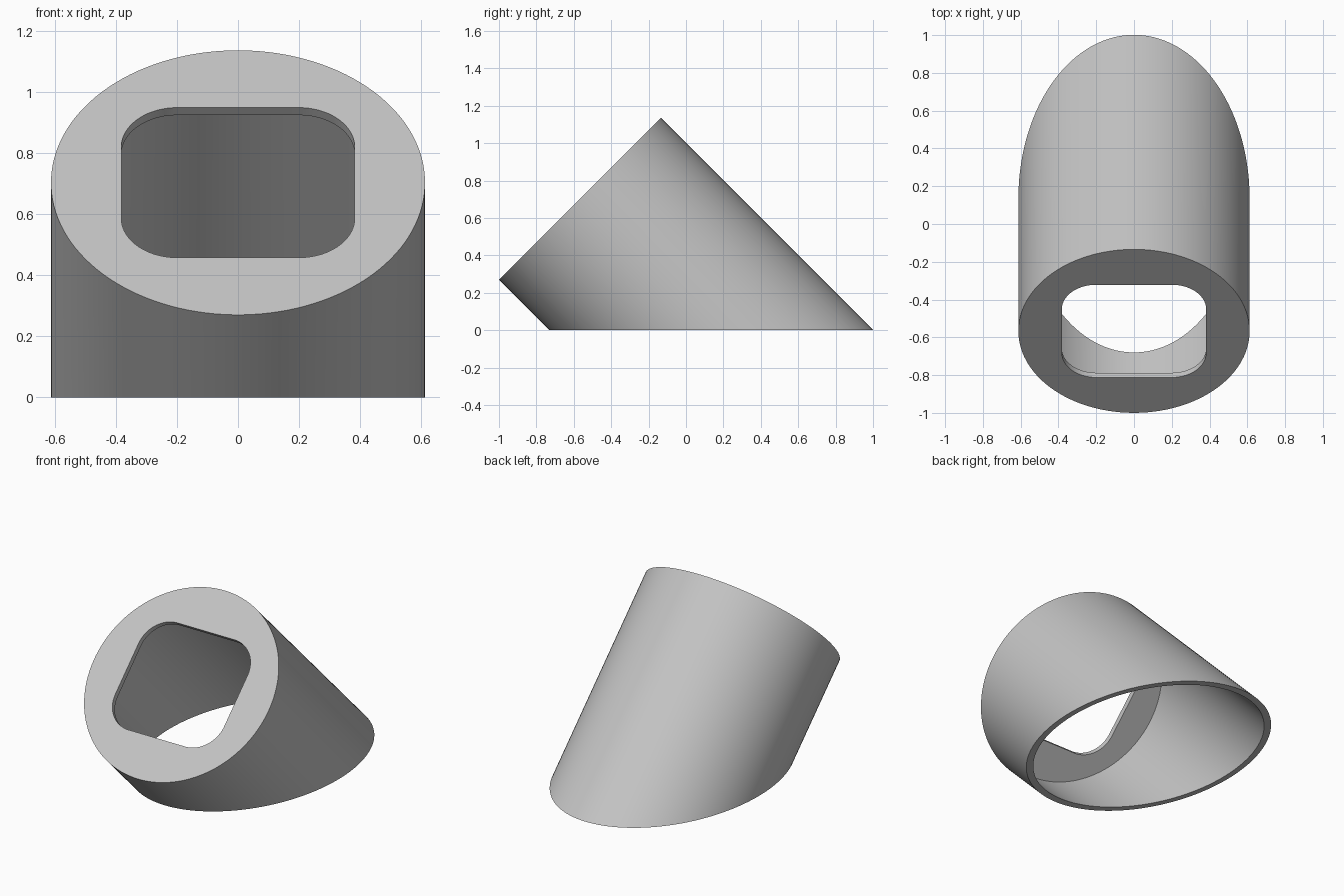
import bpy, bmesh, math
from mathutils import Vector

cube = bpy.data.objects.get("Cube")
if cube:
    bpy.data.objects.remove(cube, do_unlink=True)

SEGMENTS = 128
RADIUS, WALL = 0.612, 0.035
CENTRE = Vector((0, -0.567, 0.703))             # middle of the tilted end face
SIDE = Vector((1, 0, 0))
UP = Vector((0, 1, 1)).normalized()             # up along the end face
DOWN = Vector((0, 1, -1)).normalized()          # along the tube towards the floor


def ring(bm, radius, half_w=0.0, half_h=0.0, depth=0.0, to_floor=False):
    """Circle, or rounded rectangle when the corner centres are spread apart."""
    verts = []
    for i in range(SEGMENTS):
        a = math.tau * (i + 0.5) / SEGMENTS
        c, s = math.cos(a), math.sin(a)
        u = radius * c + math.copysign(half_w, c)
        v = radius * s + math.copysign(half_h, s)
        p = CENTRE + SIDE * u + UP * v + DOWN * depth
        if to_floor:
            p -= DOWN * (p.z / DOWN.z)
        verts.append(bm.verts.new(p))
    return verts


# Tube cut flat at the floor, with a rounded window in its end plate
bm = bmesh.new()
corner = 0.183
window = dict(radius=corner, half_w=0.382 - corner, half_h=0.347 - corner)
rings = [
    ring(bm, RADIUS),
    ring(bm, RADIUS, to_floor=True),
    ring(bm, RADIUS - WALL, to_floor=True),
    ring(bm, RADIUS - WALL, depth=WALL),
    ring(bm, depth=WALL, **window),
    ring(bm, **window),
]
for a, b in zip(rings, rings[1:] + rings[:1]):
    for i in range(SEGMENTS):
        j = (i + 1) % SEGMENTS
        bm.faces.new((a[i], a[j], b[j], b[i]))
bmesh.ops.recalc_face_normals(bm, faces=bm.faces)

mesh = bpy.data.meshes.new("angled_tube")
bm.to_mesh(mesh)
bm.free()
tube = bpy.data.objects.new("angled_tube", mesh)
bpy.context.collection.objects.link(tube)

# Plain grey
grey = bpy.data.materials.new("light_grey")
grey.use_nodes = True
colour = (0.55, 0.55, 0.55, 1)
grey.diffuse_color = colour
grey.node_tree.nodes["Principled BSDF"].inputs["Base Color"].default_value = colour
mesh.materials.append(grey)

# Smooth walls with crisp rims
bpy.ops.object.select_all(action="DESELECT")
tube.select_set(True)
bpy.context.view_layer.objects.active = tube
bpy.ops.object.shade_smooth_by_angle(angle=math.radians(30))
